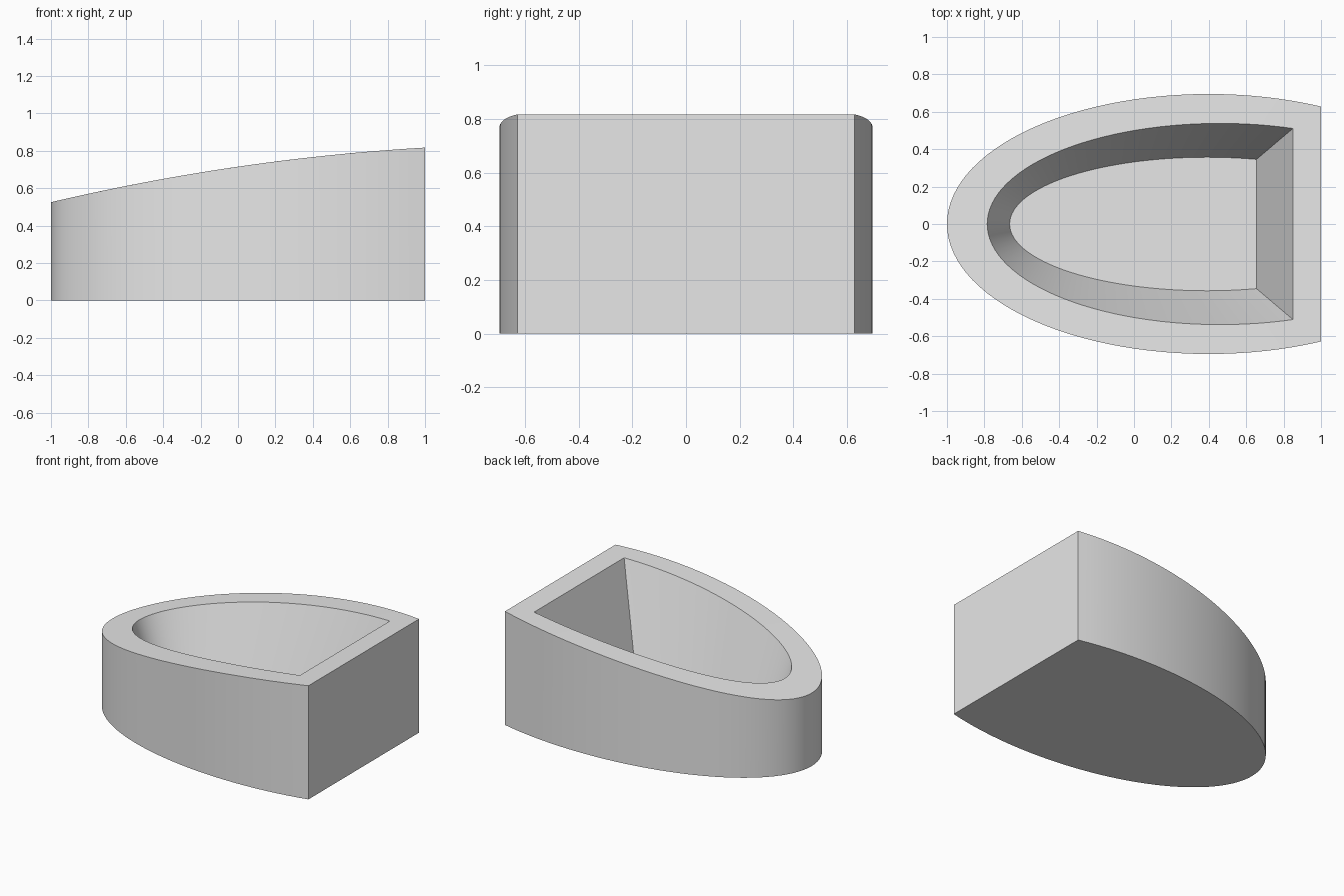
import bpy, bmesh
from math import acos, cos, sin, radians

cube = bpy.data.objects.get("Cube")
if cube:
    bpy.data.objects.remove(cube, do_unlink=True)

STEPS = 72
FLOOR = 0.2


def rim_height(x):
    """Gently arched top, rising towards the flat end."""
    return 0.715 + 0.146 * x - 0.044 * x * x


def ring(bm, centre, length, width, end, height):
    """Ellipse outline cut off straight at x = end."""
    start = acos((end - centre) / length)
    verts = []
    for i in range(STEPS + 1):
        t = start + (radians(360) - 2 * start) * i / STEPS
        x, y = centre + length * cos(t), width * sin(t)
        verts.append(bm.verts.new((x, y, height(x))))
    return verts


def bridge(bm, a, b):
    """Closed strip of quads between two outlines."""
    for i in range(len(a)):
        j = (i + 1) % len(a)
        bm.faces.new((a[i], a[j], b[j], b[i]))


# Hollow body: outer wall, rim, tapered cavity wall
bm = bmesh.new()
base = ring(bm, 0.4, 1.4, 0.695, 1.0, lambda x: 0)
outer_rim = ring(bm, 0.4, 1.4, 0.695, 1.0, rim_height)
inner_rim = ring(bm, 0.46, 1.245, 0.538, 0.85, rim_height)
cavity_floor = ring(bm, 0.39, 1.055, 0.357, 0.655, lambda x: FLOOR)
rings = [base, outer_rim, inner_rim, cavity_floor]
for lower, upper in zip(rings, rings[1:]):
    bridge(bm, lower, upper)

# Underside and cavity floor
bm.faces.new(base)
bm.faces.new(cavity_floor)
bmesh.ops.recalc_face_normals(bm, faces=bm.faces)

mesh = bpy.data.meshes.new("hollow_body")
bm.to_mesh(mesh)
bm.free()
body = bpy.data.objects.new("hollow_body", mesh)
bpy.context.collection.objects.link(body)

# Plain grey material
grey = bpy.data.materials.new("light_grey")
grey.use_nodes = True
colour = (0.8, 0.8, 0.8, 1)
grey.diffuse_color = colour
grey.node_tree.nodes["Principled BSDF"].inputs["Base Color"].default_value = colour
mesh.materials.append(grey)

# Smooth curved walls with crisp edges
bpy.ops.object.select_all(action="DESELECT")
body.select_set(True)
bpy.context.view_layer.objects.active = body
bpy.ops.object.shade_smooth_by_angle(angle=radians(30))
